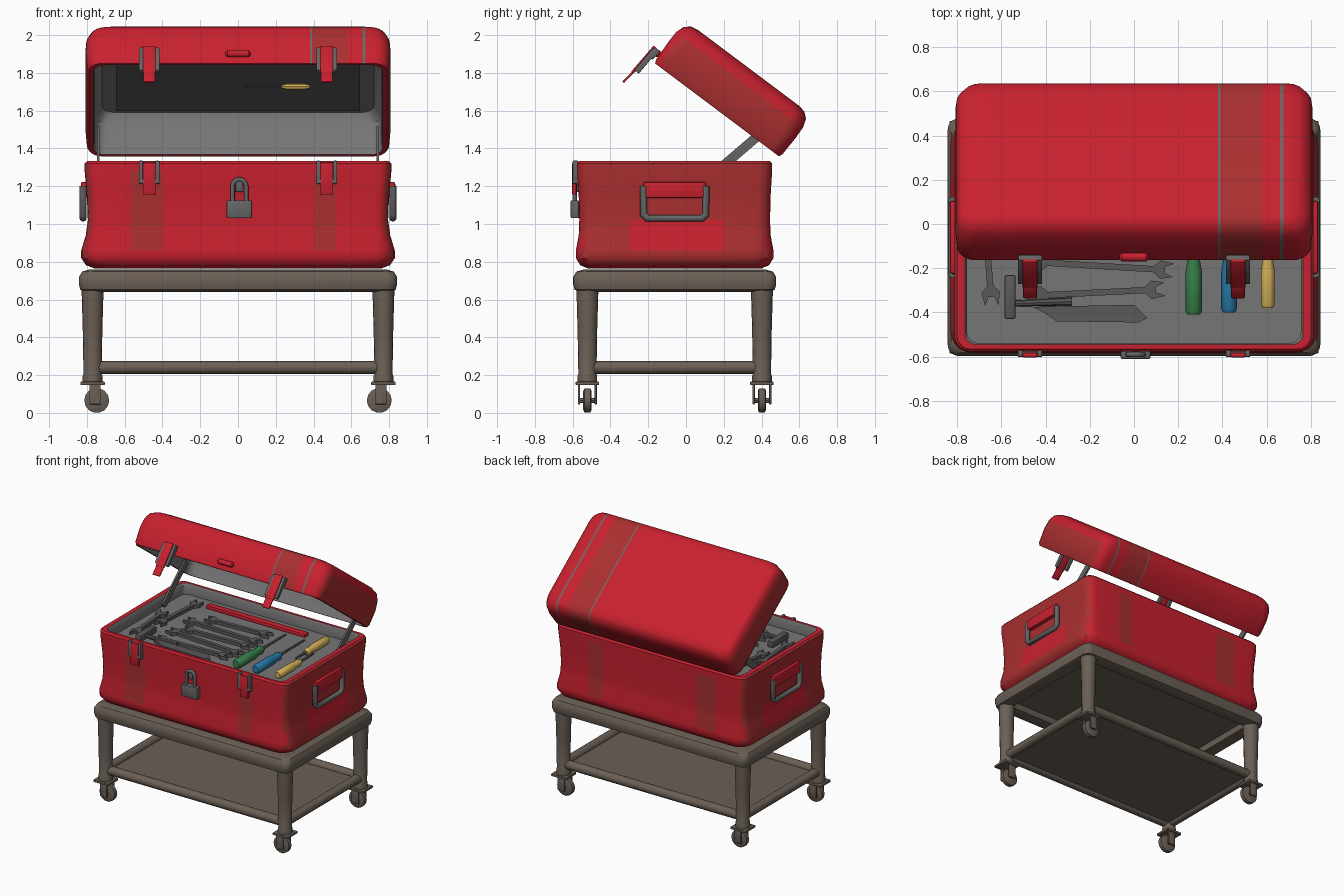
import bpy, bmesh, math
from mathutils import Vector, Matrix

if "Cube" in bpy.data.objects:
    bpy.data.objects.remove(bpy.data.objects["Cube"])


def mat(name, r, g, b):
    m = bpy.data.materials.new(name)
    m.diffuse_color = (r, g, b, 1)
    m.use_nodes = True
    m.node_tree.nodes["Principled BSDF"].inputs["Base Color"].default_value = m.diffuse_color
    return m


RED = mat("red paint", 0.58, 0.015, 0.028)
WORN = mat("worn red", 0.40, 0.028, 0.03)
BROWN = mat("brown steel", 0.145, 0.115, 0.092)
INNER = mat("inner grey", 0.18, 0.18, 0.18)
METAL = mat("fitting grey", 0.13, 0.13, 0.13)
TOOL = mat("tool grey", 0.10, 0.10, 0.10)
GREEN = mat("green plastic", 0.04, 0.22, 0.07)
BLUE = mat("blue plastic", 0.02, 0.19, 0.38)
YELLOW = mat("yellow plastic", 0.68, 0.45, 0.10)
SCRATCH = mat("scratched paint", 0.16, 0.13, 0.12)


def finish(name, bm, mats, angle=40):
    bmesh.ops.recalc_face_normals(bm, faces=bm.faces)
    for f in bm.faces:
        f.smooth = True
    for e in bm.edges:
        e.smooth = e.calc_face_angle(0) < math.radians(angle)
    me = bpy.data.meshes.new(name)
    bm.to_mesh(me)
    bm.free()
    for m in mats:
        me.materials.append(m)
    ob = bpy.data.objects.new(name, me)
    bpy.context.collection.objects.link(ob)
    return ob


def ring(hx, hy, r, z, cy=0.0, n=5):
    """Rounded rectangle outline at height z."""
    pts = []
    for k, (sx, sy) in enumerate([(1, 1), (-1, 1), (-1, -1), (1, -1)]):
        for i in range(n + 1):
            a = math.pi / 2 * (k + i / n)
            pts.append((sx * (hx - r) + r * math.cos(a), cy + sy * (hy - r) + r * math.sin(a), z))
    return pts


def loft(rings, inner_from=999):
    """Skin through rings with both ends capped; bands past inner_from get slot 1."""
    bm = bmesh.new()
    rows = [[bm.verts.new(p) for p in r] for r in rings]
    n = len(rows[0])
    bm.faces.new(rows[0])
    for k in range(len(rows) - 1):
        for i in range(n):
            j = (i + 1) % n
            f = bm.faces.new((rows[k][i], rows[k][j], rows[k + 1][j], rows[k + 1][i]))
            f.material_index = int(k >= inner_from)
    bm.faces.new(rows[-1]).material_index = int(inner_from < 999)
    bmesh.ops.recalc_face_normals(bm, faces=bm.faces)
    return bm


def slice_at(bm, co, axis):
    bmesh.ops.bisect_plane(bm, geom=bm.verts[:] + bm.edges[:] + bm.faces[:],
                           plane_co=co, plane_no=axis)


def block(name, size, loc, m, bevel=0.0, rx=0.0):
    bm = bmesh.new()
    bmesh.ops.create_cube(bm, size=1, matrix=Matrix.Diagonal((*size, 1)))
    if bevel:
        bmesh.ops.bevel(bm, geom=bm.edges[:], offset=bevel, segments=2, affect='EDGES', profile=0.5)
    bm.transform(Matrix.Translation(loc) @ Matrix.Rotation(rx, 4, 'X'))
    return finish(name, bm, [m])


def plank(name, x, w, p0, p1, t, m, bevel=0.0):
    """Flat bar running between two (y, z) points."""
    d = Vector(p1) - Vector(p0)
    c = (Vector(p0) + Vector(p1)) / 2
    return block(name, (w, d.length, t), (x, c.x, c.y), m, bevel, math.atan2(d.y, d.x))


def rod(name, p0, p1, stations, m, n=12):
    """Turned part from p0 to p1; stations are (fraction, radius)."""
    p0, p1 = Vector(p0), Vector(p1)
    d = p1 - p0
    q = d.to_track_quat('Z', 'Y')
    rings = [[p0 + d * t + q @ Vector((r * math.cos(2 * math.pi * i / n), r * math.sin(2 * math.pi * i / n), 0))
              for i in range(n)] for t, r in stations]
    return finish(name, loft(rings), [m])


def tube(name, pts, r, m):
    cu = bpy.data.curves.new(name, 'CURVE')
    cu.dimensions, cu.bevel_depth, cu.bevel_resolution, cu.use_fill_caps = '3D', r, 2, True
    sp = cu.splines.new('POLY')
    sp.points.add(len(pts) - 1)
    for p, co in zip(sp.points, pts):
        p.co = (*co, 1)
    cu.materials.append(m)
    ob = bpy.data.objects.new(name, cu)
    bpy.context.collection.objects.link(ob)


def prism(name, pts, h, loc, rot, m):
    bm = bmesh.new()
    f = bm.faces.new([bm.verts.new((x, y, 0)) for x, y in pts])
    g = bmesh.ops.extrude_face_region(bm, geom=[f])["geom"]
    bmesh.ops.translate(bm, vec=(0, 0, h), verts=[v for v in g if isinstance(v, bmesh.types.BMVert)])
    bm.transform(Matrix.Translation(loc) @ Matrix.Rotation(rot, 4, 'Z'))
    return finish(name, bm, [m], 20)


CY = -0.06

# Cart: top with recessed underside, legs, rails, shelf, casters
top = [(.74, .435, .02, .70), (.74, .435, .02, .65), (.80, .50, .04, .64), (.835, .53, .05, .652),
       (.842, .537, .05, .68), (.842, .537, .05, .72), (.825, .52, .05, .748), (.79, .485, .05, .758)]
finish("cart_top", loft([ring(a, b, r, z, CY) for a, b, r, z in top]), [BROWN])
block("cart_shelf", (1.5, 0.92, 0.012), (0, -.055, .235), BROWN)
LY = (-.522, .402)
for y in LY:
    rod("shelf_rail_long", (-.765, y, .24), (.765, y, .24), [(0, .034), (1, .034)], BROWN)
for s in (-1, 1):
    x = s * .77
    rod("shelf_rail_short", (x, LY[0], .24), (x, LY[1], .24), [(0, .034), (1, .034)], BROWN)
    for y in LY:
        rod("leg", (x, y, .16), (x, y, .67),
            [(0, .052), (.07, .052), (.09, .048), (.55, .052), (.95, .058), (1, .058)], BROWN, 16)
        block("caster_plate", (.13, .125, .018), (x, y, .156), BROWN, .004)
        cx = s * .748
        rod("caster_wheel", (cx, y - .022, .066), (cx, y + .022, .066),
            [(0, .05), (.15, .066), (.85, .066), (1, .05)], BROWN, 14)
        rod("caster_axle", (cx, y - .05, .066), (cx, y + .05, .066), [(0, .014), (1, .014)], METAL, 8)
        for o in (-.044, .044):
            block("caster_fork", (.06, .012, .11), (s * .757, y + o, .1), BROWN, .004)

# Box: flared outer shell, rim, inner wall and tray floor in one skin
shell = [(.76, .46, .09, .765), (.805, .50, .10, .782), (.83, .523, .10, .82), (.83, .523, .10, .86),
         (.806, .508, .08, .94), (.795, .505, .07, 1.02), (.80, .508, .07, 1.15), (.812, .516, .07, 1.28),
         (.812, .516, .07, 1.32), (.80, .505, .06, 1.333), (.765, .485, .05, 1.333), (.755, .478, .05, 1.32),
         (.755, .478, .05, 1.25)]
bm = loft([ring(a, b, r, z, CY) for a, b, r, z in shell], 10)
for x in (-.57, -.4, .4, .52):
    slice_at(bm, (x, 0, 0), (1, 0, 0))
for y in (-.3, .2):
    slice_at(bm, (0, y, 0), (0, 1, 0))
for f in bm.faces:
    c = f.calc_center_median()
    if f.material_index == 0:
        end = abs(f.normal.x) > .7 and (c.z > 1.02 or c.z < .88 or not -.3 < c.y < .2)
        stripe = abs(f.normal.y) > .7 and .9 < c.z < 1.27 and (-.57 < c.x < -.4 or .4 < c.x < .52)
        f.material_index = 2 if end or stripe else 0
finish("box_body", bm, [RED, INNER, WORN])

# Lid: domed shell modelled flat (y along depth, z up), then tilted open
LID = Matrix.Translation((0, -.17, 1.855)) @ Matrix.Rotation(-math.atan2(.6, .8), 4, 'X')
dome = [(.70, .335, .08, .278), (.745, .375, .09, .27), (.785, .405, .09, .245), (.803, .42, .09, .20),
        (.808, .422, .08, .13), (.80, .418, .07, .02), (.79, .41, .07, 0), (.765, .395, .06, 0),
        (.76, .392, .06, .02), (.755, .388, .06, .2), (.72, .355, .06, .25)]
bm = loft([ring(a, b, r, z, .418) for a, b, r, z in dome], 7)
for x in (-.78, -.5, .38, .392, .58, .66, .675):
    slice_at(bm, (x, 0, 0), (1, 0, 0))
for f in bm.faces:
    c = f.calc_center_median()
    if f.material_index == 0:
        if .38 < c.x < .392 or .66 < c.x < .675:
            f.material_index = 3
        elif .392 < c.x < .58 or (abs(f.normal.x) > .8 and c.z < .2):
            f.material_index = 2
bm.transform(LID)
finish("lid", bm, [RED, INNER, WORN, SCRATCH])

# Lid lining, stored screwdriver and pull grip
panel = block("lid_panel", (1.29, .62, .014), (0, .43, .24), TOOL)
panel.matrix_world = LID
rod("lid_screwdriver_handle", LID @ Vector((.23, .5, .215)), LID @ Vector((.38, .5, .215)),
    [(0, .009), (.2, .017), (.8, .017), (1, .01)], YELLOW, 8)
rod("lid_screwdriver_shaft", LID @ Vector((.03, .5, .215)), LID @ Vector((.24, .5, .215)),
    [(0, .005), (1, .005)], METAL, 6)
rod("lid_grip", LID @ Vector((-.065, -.012, .05)), LID @ Vector((.065, -.012, .05)),
    [(0, .01), (.08, .02), (.92, .02), (1, .01)], RED, 10)

# Latches, stays and side handles
for s in (-1, 1):
    x = s * .47
    for o in (-.044, .044):
        plank("lid_latch_rail", x + o, .022, (-.16, 1.925), (-.262, 1.805), .03, METAL, .004)
        block("box_latch_rail", (.022, .03, .12), (x + o, -.585, 1.275), METAL, .005)
    plank("lid_latch_bar", x, .11, (-.15, 1.925), (-.19, 1.88), .035, METAL, .006)
    plank("lid_latch_tongue", x, .068, (-.165, 1.94), (-.285, 1.80), .016, RED, .005)
    plank("lid_latch_tip", x, .062, (-.275, 1.81), (-.333, 1.75), .012, RED, .004)
    block("box_latch_bar", (.11, .03, .025), (x, -.587, 1.225), METAL, .006)
    block("box_latch_tongue", (.068, .022, .17), (x, -.592, 1.24), RED, .006)
    plank("lid_stay", s * .74, .014, (.14, 1.26), (.42, 1.50), .05, METAL)
    block("side_handle_bracket", (.035, .33, .085), (s * .815, -.06, 1.18), RED, .01)
    hx = s * .82
    tube("side_handle", [(hx, -.225, 1.2), (hx, -.225, 1.05), (hx, -.205, 1.03), (hx, .085, 1.03),
                         (hx, .105, 1.05), (hx, .105, 1.2)], .019, METAL)

# Padlock
block("padlock_body", (.135, .045, .095), (.007, -.588, 1.078), METAL, .008)
arc = [(.007 - .036 * math.cos(math.pi * i / 8), -.59, 1.2 + .036 * math.sin(math.pi * i / 8)) for i in range(9)]
tube("padlock_shackle", [(-.029, -.59, 1.11)] + arc + [(.043, -.59, 1.11)], .012, METAL)
block("padlock_hasp", (.04, .03, .06), (.007, -.58, 1.2), METAL, .006)

# Tray tools
F = 1.25


def screwdriver(x, y0, y1, r, tip, m):
    z = F + r
    rod("screwdriver_handle", (x, y0, z), (x, y1, z),
        [(0, r * .75), (.05, r), (.6, r), (.78, r * .75), (.92, r * .9), (1, r * .6)], m, 10)
    rod("screwdriver_shaft", (x, y1, z), (x, tip, z), [(0, .011), (1, .008)], METAL, 8)


screwdriver(.27, -.41, -.09, .037, .2, GREEN)
screwdriver(.43, -.40, -.10, .036, .2, BLUE)
screwdriver(.605, -.38, -.10, .031, .06, YELLOW)
screwdriver(.55, .31, .04, .031, -.08, YELLOW)
block("red_bar", (.85, .05, .03), (-.03, .28, F + .035), RED, .006)


def wrench(x, y, rot, a, z=0.0):
    half = [(a, .014), (a + .03, .042), (a + .09, .03), (a + .05, .013),
            (a + .05, -.013), (a + .09, -.03), (a + .03, -.042), (a, -.014)]
    prism("wrench", half + [(-u, -v) for u, v in half], .025, (x, y, F + z), rot, TOOL)


for x, y, rot, a in [(-.17, -.31, .05, .22), (-.15, -.19, -.06, .24), (-.12, -.08, .04, .2),
                     (-.15, .03, -.03, .24), (-.1, .15, .05, .18), (-.58, .1, 1.5, .15), (-.66, -.15, 1.65, .13)]:
    wrench(x, y, rot, a)
prism("utility_knife", [(-.26, .035), (.2, .045), (.26, -.015), (.22, -.035), (-.15, -.03), (-.2, .005)],
      .03, (-.2, -.41, F), 0, TOOL)
block("hammer_head", (.05, .2, .05), (-.56, -.33, F + .025), TOOL, .01)
rod("hammer_handle", (-.56, -.36, F + .025), (-.28, -.35, F + .02), [(0, .014), (1, .018)], TOOL, 8)
